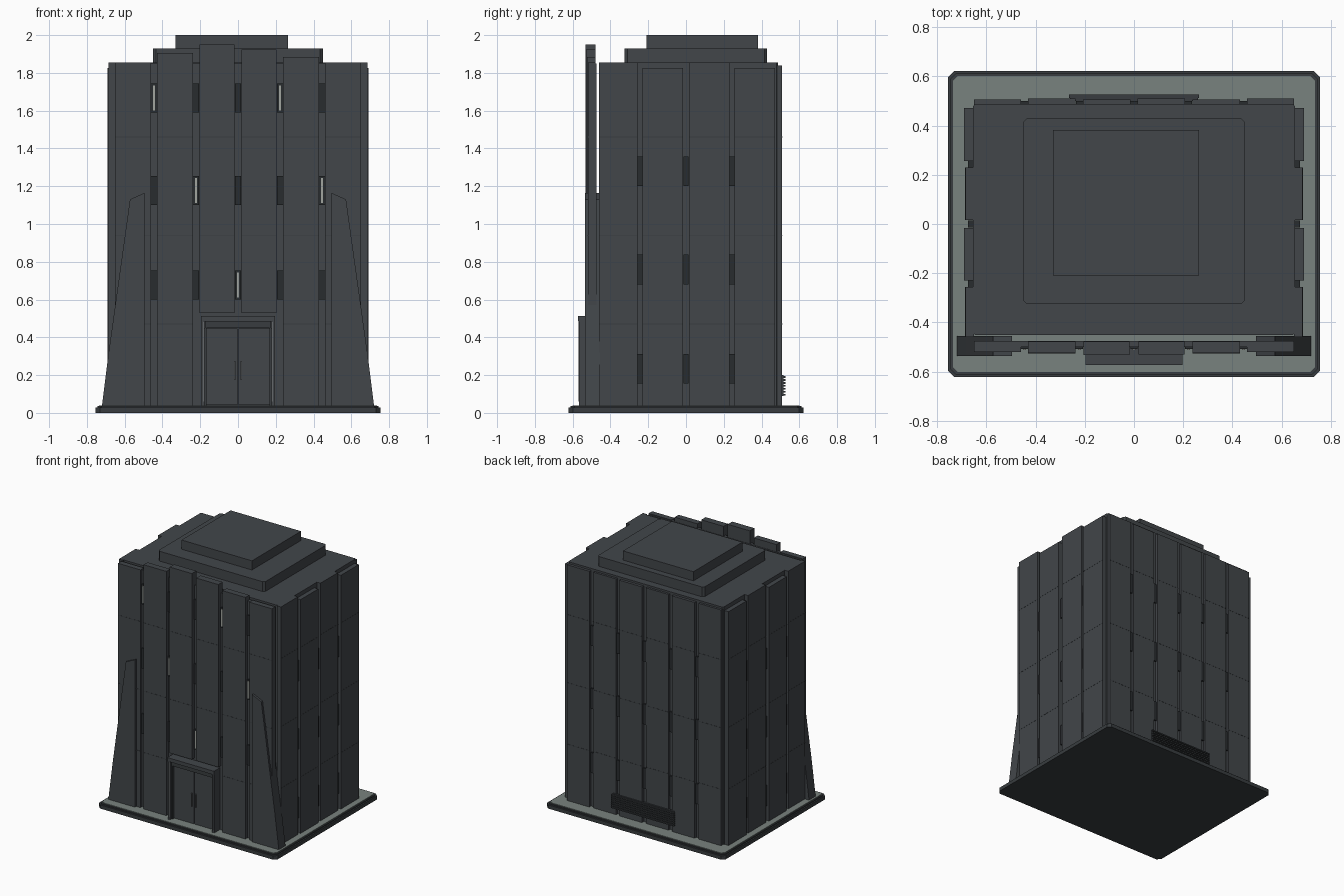
import bpy, bmesh

def mat(name, r, g, b):
    m = bpy.data.materials.new(name)
    m.diffuse_color = (r, g, b, 1)
    return m

WALL = mat("slate wall", 0.054, 0.061, 0.068)
TRIM = mat("dark trim", 0.040, 0.046, 0.050)
GLASS = mat("dark glass", 0.022, 0.025, 0.028)
PAVE = mat("pale paving", 0.19, 0.225, 0.21)
LIT = mat("lit window", 0.36, 0.38, 0.35)
METAL = mat("grey metal", 0.13, 0.14, 0.145)

def prism(name, pts, lo, hi, m, axis="z"):
    """Extrude a 2D outline along z (points are x, y) or along y (points are x, z)."""
    bm = bmesh.new()
    put = (lambda p, t: (p[0], p[1], t)) if axis == "z" else (lambda p, t: (p[0], t, p[1]))
    a = [bm.verts.new(put(p, lo)) for p in pts]
    b = [bm.verts.new(put(p, hi)) for p in pts]
    bm.faces.new(a)
    bm.faces.new(b)
    for i in range(len(pts)):
        j = (i + 1) % len(pts)
        bm.faces.new((a[i], a[j], b[j], b[i]))
    bmesh.ops.recalc_face_normals(bm, faces=bm.faces)
    me = bpy.data.meshes.new(name)
    bm.to_mesh(me)
    bm.free()
    me.materials.append(m)
    ob = bpy.data.objects.new(name, me)
    bpy.context.collection.objects.link(ob)
    return ob

def box(name, x0, x1, y0, y1, z0, z1, m, c=0.0):
    """Box between limits, with optional cut vertical corners."""
    if c:
        pts = [(x0 + c, y0), (x1 - c, y0), (x1, y0 + c), (x1, y1 - c),
               (x1 - c, y1), (x0 + c, y1), (x0, y1 - c), (x0, y0 + c)]
    else:
        pts = [(x0, y0), (x1, y0), (x1, y1), (x0, y1)]
    return prism(name, pts, z0, z1, m)

SEAMS = (0.47, 0.94, 1.46)

# Plinth
box("plinth", -0.755, 0.755, -0.622, 0.622, 0, 0.028, TRIM, 0.025)
box("plinth_step", -0.745, 0.745, -0.612, 0.612, 0.028, 0.036, TRIM, 0.022)
box("paving", -0.735, 0.735, -0.602, 0.602, 0.036, 0.04, PAVE, 0.02)

# Tower core and stepped roof
box("tower_core", -0.655, 0.655, -0.452, 0.488, 0.04, 1.855, WALL, 0.01)
box("roof_tier_lower", -0.45, 0.45, -0.325, 0.43, 1.855, 1.93, WALL, 0.015)
box("roof_tier_upper", -0.33, 0.265, -0.21, 0.382, 1.93, 2.0, WALL)

# Front facade: backing screen and stepped panels
box("front_screen", -0.65, 0.65, -0.50, -0.475, 0.04, 1.85, WALL)
front = [(-0.65, -0.46, -0.520, 1.855), (-0.43, -0.238, -0.525, 1.905),
         (-0.205, -0.018, -0.532, 1.95), (0.018, 0.205, -0.530, 1.925),
         (0.238, 0.43, -0.525, 1.885), (0.46, 0.65, -0.520, 1.855)]
for i, (x0, x1, y, top) in enumerate(front):
    z0 = 0.53 if i in (2, 3) else 0.04
    box("front_panel", x0, x1, y, -0.478, z0, top, WALL)
    for z in SEAMS:
        if z > z0:
            box("front_seam", x0, x1, y - 0.001, y + 0.002, z - 0.002, z + 0.002, TRIM)

# Front slot windows, some lit
GAPS = (-0.445, -0.222, 0, 0.222, 0.445)
lit = {(0, 1.59), (3, 1.59), (1, 1.10), (4, 1.10), (2, 0.60)}
for i, x in enumerate(GAPS):
    for z in (0.60, 1.10, 1.59):
        box("front_window", x - 0.015, x + 0.015, -0.508, -0.49, z, z + 0.155, GLASS)
        if (i, z) in lit:
            box("front_window_light", x - 0.006, x + 0.006, -0.511, -0.507,
                z + 0.012, z + 0.143, LIT)

# Side panels, seams and slot windows
side = [(-0.46, -0.256, 0.685, 1.855), (-0.23, -0.016, 0.69, 1.825),
        (0.016, 0.23, 0.685, 1.855), (0.256, 0.472, 0.69, 1.825)]
for s in (-1, 1):
    for y0, y1, x, top in side:
        a, b = sorted((s * 0.65, s * x))
        box("side_panel", a, b, y0, y1, 0.04, top, WALL)
        a, b = sorted((s * (x - 0.002), s * (x + 0.001)))
        for z in SEAMS:
            box("side_seam", a, b, y0, y1, z - 0.002, z + 0.002, TRIM)
    for y in (-0.243, 0, 0.243):
        for z in (0.155, 0.68, 1.20):
            a, b = sorted((s * 0.65, s * 0.675))
            box("side_window", a, b, y - 0.014, y + 0.014, z, z + 0.158, GLASS)

# Back panels, seams and slot windows
edges = [-0.65] + list(GAPS) + [0.65]
for i in range(6):
    x0 = edges[i] + (0.015 if i else 0)
    x1 = edges[i + 1] - (0.015 if i < 5 else 0)
    y = 0.505 + 0.004 * (i % 2)
    box("back_panel", x0, x1, 0.48, y, 0.04, 1.84, WALL)
    for z in SEAMS:
        box("back_seam", x0, x1, y - 0.002, y + 0.001, z - 0.002, z + 0.002, TRIM)
for x in GAPS:
    for z in (0.30, 0.79, 1.27):
        box("back_window", x - 0.014, x + 0.014, 0.48, 0.499, z, z + 0.155, GLASS)

# Back vent with slats
box("vent_back", -0.26, 0.26, 0.50, 0.516, 0.09, 0.20, TRIM)
for i in range(7):
    z = 0.092 + i * 0.0155
    box("vent_slat", -0.265, 0.265, 0.512, 0.526, z, z + 0.009, TRIM)

# Tapered corner buttresses
for s in (-1, 1):
    pts = [(s * 0.495, 0.04), (s * 0.72, 0.04), (s * 0.685, 0.32),
           (s * 0.572, 1.13), (s * 0.495, 1.165)]
    prism("corner_buttress", pts, -0.536, -0.456, WALL, "y")

# Entrance portal, doors and handles
box("portal_lintel", -0.197, 0.197, -0.572, -0.49, 0.485, 0.513, WALL)
box("portal_header", -0.175, 0.175, -0.555, -0.49, 0.45, 0.485, TRIM)
for s in (-1, 1):
    a, b = sorted((s * 0.178, s * 0.197))
    box("portal_post", a, b, -0.566, -0.49, 0.04, 0.485, WALL)
    a, b = sorted((s * 0.178, s * 0.185))
    box("portal_light", a, b, -0.569, -0.565, 0.06, 0.48, METAL)
    a, b = sorted((s * 0.168, s * 0.178))
    box("door_jamb", a, b, -0.548, -0.49, 0.04, 0.45, TRIM)
    a, b = sorted((s * 0.002, s * 0.168))
    box("door_leaf", a, b, -0.53, -0.49, 0.042, 0.448, WALL)
    a, b = sorted((s * 0.013, s * 0.02))
    box("door_handle", a, b, -0.54, -0.528, 0.175, 0.275, METAL)
